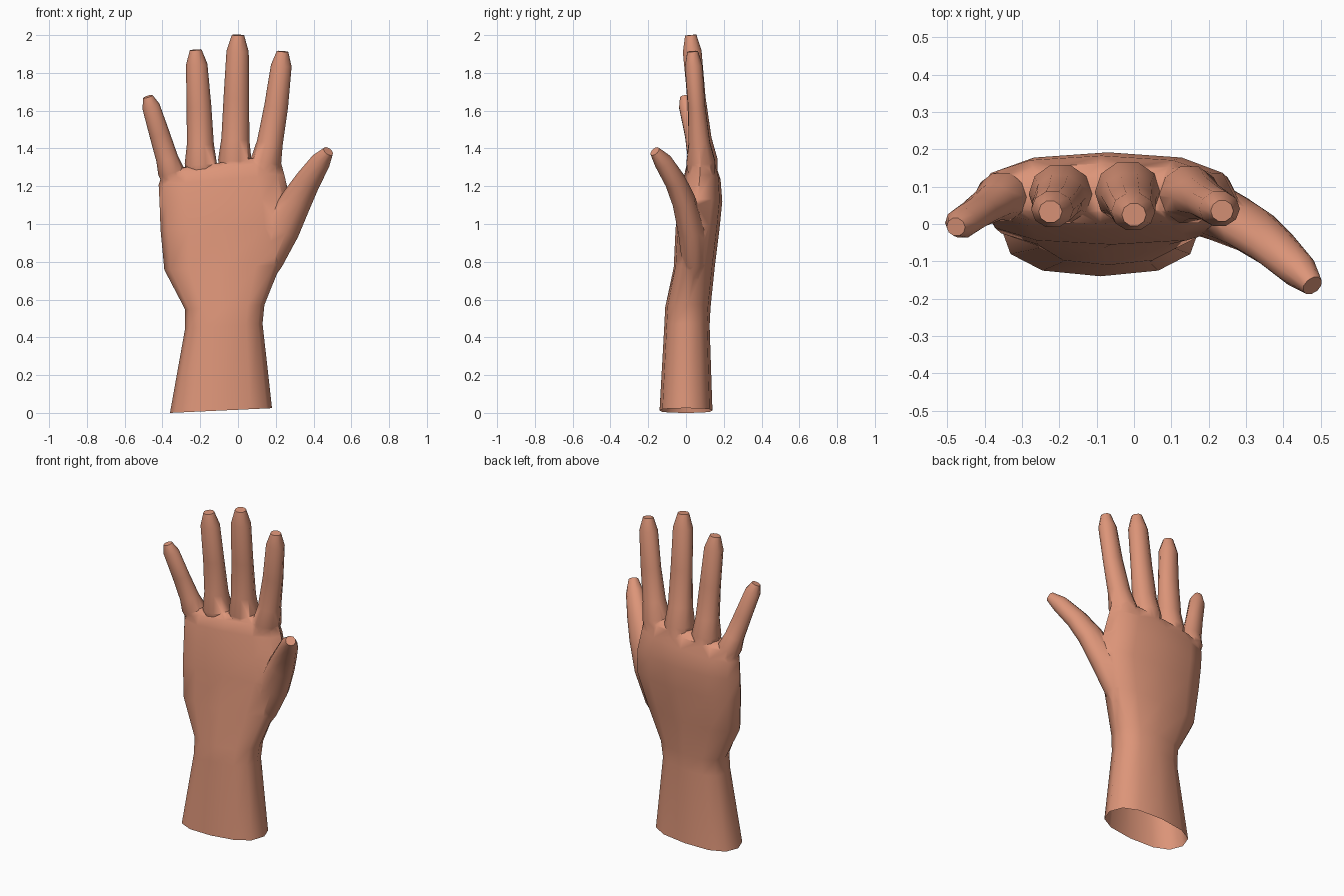
import bpy, bmesh, math
from mathutils import Vector

if "Cube" in bpy.data.objects:
    bpy.data.objects.remove(bpy.data.objects["Cube"])

skin = bpy.data.materials.new("warm_skin")
skin.diffuse_color = (0.72, 0.30, 0.19, 1)
skin.use_nodes = True
skin.node_tree.nodes["Principled BSDF"].inputs["Base Color"].default_value = skin.diffuse_color


def loft(name, rings):
    """Closed tube through equal-length point rings."""
    bm = bmesh.new()
    vs = [[bm.verts.new(p) for p in r] for r in rings]
    n = len(rings[0])
    for a, b in zip(vs, vs[1:]):
        for i in range(n):
            j = (i + 1) % n
            bm.faces.new((a[i], a[j], b[j], b[i]))
    bm.faces.new(vs[0][::-1])
    bm.faces.new(vs[-1])
    bmesh.ops.recalc_face_normals(bm, faces=bm.faces)
    me = bpy.data.meshes.new(name)
    bm.to_mesh(me)
    bm.free()
    me.materials.append(skin)
    ob = bpy.data.objects.new(name, me)
    bpy.context.collection.objects.link(ob)
    return ob


def rounded(v):
    """Push a sine or cosine outward for a squarish oval."""
    return math.copysign(abs(v) ** 0.8, v)


def palm_ring(z, left, right, front, back):
    """Oval section; its sides drift back and its right edge rises with height."""
    side_y = 0.075 * min(1, max(0, (z - 0.45) / 0.8))
    tilt = 0.025 + max(0, z - 1.12) * 0.25
    ring = []
    for k in range(12):
        u = rounded(math.cos(math.tau * k / 12))
        v = rounded(math.sin(math.tau * k / 12))
        reach = back - side_y if v > 0 else side_y - front
        ring.append(((left + right + u * (right - left)) / 2,
                     side_y + v * reach, z + u * tilt / 2))
    return ring


# Forearm and palm: height, left, right, front, back
hand = loft("hand", [palm_ring(*s) for s in (
    (0.0125, -.36, .18, -.14, .14),
    (0.46, -.28, .13, -.115, .125),
    (0.56, -.28, .14, -.11, .13),
    (0.77, -.39, .225, -.065, .152),
    (0.98, -.41, .29, -.055, .178),
    (1.12, -.415, .275, -.035, .192),
    (1.235, -.42, .245, -.015, .183),
    (1.30, -.405, .225, .0, .162),
    (1.325, -.37, .19, .03, .125))])


def digit(name, base, tip, width, profile, bend, sides=10):
    """Tapered tube on a bent path; profile pairs path position and scale."""
    a, c = Vector(base), Vector(tip)
    b = (a + c) / 2 + 2 * Vector(bend)
    rings = []
    for t, scale in profile:
        p = a * (1 - t) ** 2 + b * 2 * t * (1 - t) + c * t * t
        d = ((b - a) * (1 - t) + (c - b) * t).normalized()
        side = Vector((0, 1, 0)).cross(d).normalized()
        deep = d.cross(side)
        flat = 0.97 - 0.22 * math.sin(math.pi * max(0, t))
        rings.append([p + width * scale * (side * math.cos(r) + deep * flat * math.sin(r))
                      for r in (math.tau * k / sides for k in range(sides))])
    return loft(name, rings)


# Fingers share one taper; the thumb swells at its root
taper = ((-.25, .8), (0, 1), (.17, .84), (.5, .77), (.87, .67), (1, .37))
swell = ((0, .3), (.2, .84), (.4, 1), (.6, .87), (.75, .72), (.91, .56), (1, .31))
digits = [
    digit("little_finger", (-.355, .072, 1.28), (-.477, -.008, 1.675), .07, taper, (0, 0, 0)),
    digit("ring_finger", (-.197, .08, 1.32), (-.224, .033, 1.922), .085, taper, (.004, 0, 0)),
    digit("middle_finger", (-.017, .085, 1.34), (0, .025, 2.0), .088, taper, (0, 0, 0)),
    digit("index_finger", (.148, .078, 1.33), (.236, .035, 1.914), .082, taper, (.01, 0, 0)),
    digit("thumb", (.09, .035, .62), (.478, -.165, 1.385), .095, swell, (-.014, .075, .048)),
]

# Weld the digits into the palm
for d in digits:
    m = hand.modifiers.new("join_" + d.name, "BOOLEAN")
    m.operation, m.solver, m.object = "UNION", "EXACT", d
dg = bpy.context.evaluated_depsgraph_get()
joined = bpy.data.meshes.new_from_object(hand.evaluated_get(dg))
hand.modifiers.clear()
hand.data = joined
for d in digits:
    bpy.data.objects.remove(d)

# Open the cut end of the forearm and tidy the seams
bm = bmesh.new()
bm.from_mesh(joined)
bmesh.ops.delete(bm, geom=[f for f in bm.faces if max(v.co.z for v in f.verts) < .1],
                 context="FACES")
bmesh.ops.remove_doubles(bm, verts=bm.verts, dist=0.004)
bmesh.ops.triangulate(bm, faces=[f for f in bm.faces if len(f.verts) > 4])
for f in bm.faces:
    f.material_index = 0
bm.to_mesh(joined)
bm.free()
joined.materials.clear()
joined.materials.append(skin)

bpy.context.view_layer.objects.active = hand
hand.select_set(True)
bpy.ops.object.shade_smooth_by_angle(angle=math.radians(60))
